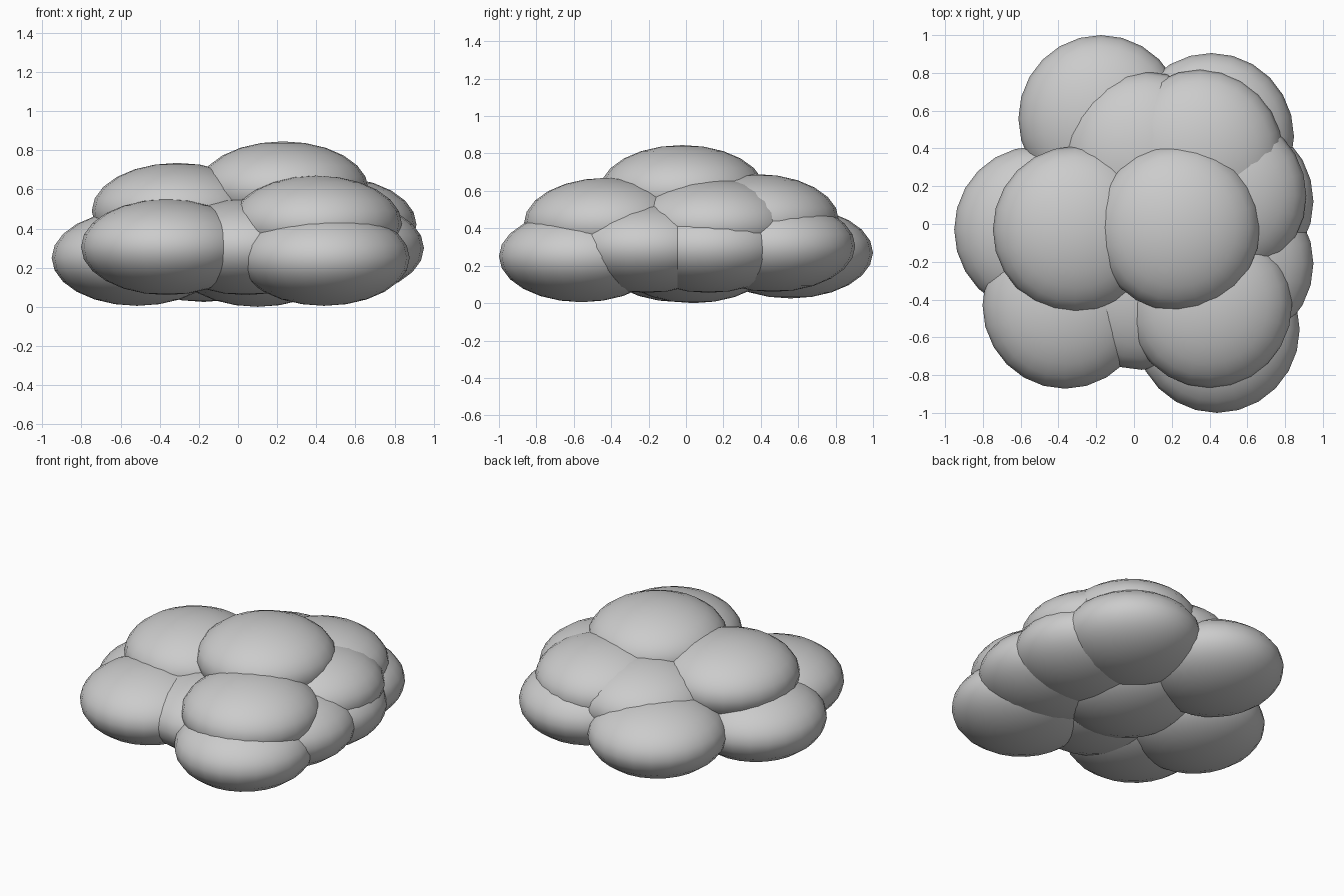
import bpy

if "Cube" in bpy.data.objects:
    bpy.data.objects.remove(bpy.data.objects["Cube"])

RX, RY, RZ = 0.437, 0.442, 0.245   # every lobe is the same flattened ball

# name: centre of each lobe
lobes = [
    ("top_lobe", (0.23, -0.02, 0.60)),
    ("upper_left_lobe", (-0.31, -0.03, 0.49)),
    ("front_left_lobe", (-0.365, -0.43, 0.305)),
    ("front_right_upper_lobe", (0.40, -0.425, 0.425)),
    ("front_right_lower_lobe", (0.44, -0.558, 0.25)),
    ("left_lobe", (-0.515, -0.03, 0.25)),
    ("back_lobe", (-0.175, 0.558, 0.27)),
    ("back_right_upper_lobe", (0.35, 0.375, 0.445)),
    ("back_right_lower_lobe", (0.41, 0.463, 0.305)),
    ("right_rear_lobe", (0.513, 0.12, 0.30)),
    ("right_front_lobe", (0.513, -0.21, 0.30)),
    ("right_upper_lobe", (0.475, 0.15, 0.42)),
    ("front_filler_lobe", (0.04, -0.33, 0.305)),
    ("back_filler_lobe", (0.06, 0.365, 0.40)),
    ("bottom_lobe", (0.10, 0.04, 0.245)),
]

for name, centre in lobes:
    bpy.ops.mesh.primitive_uv_sphere_add(segments=24, ring_count=12, radius=1, location=centre)
    lobe = bpy.context.object
    lobe.name = name
    lobe.scale = (RX, RY, RZ)
    bpy.ops.object.shade_smooth()
